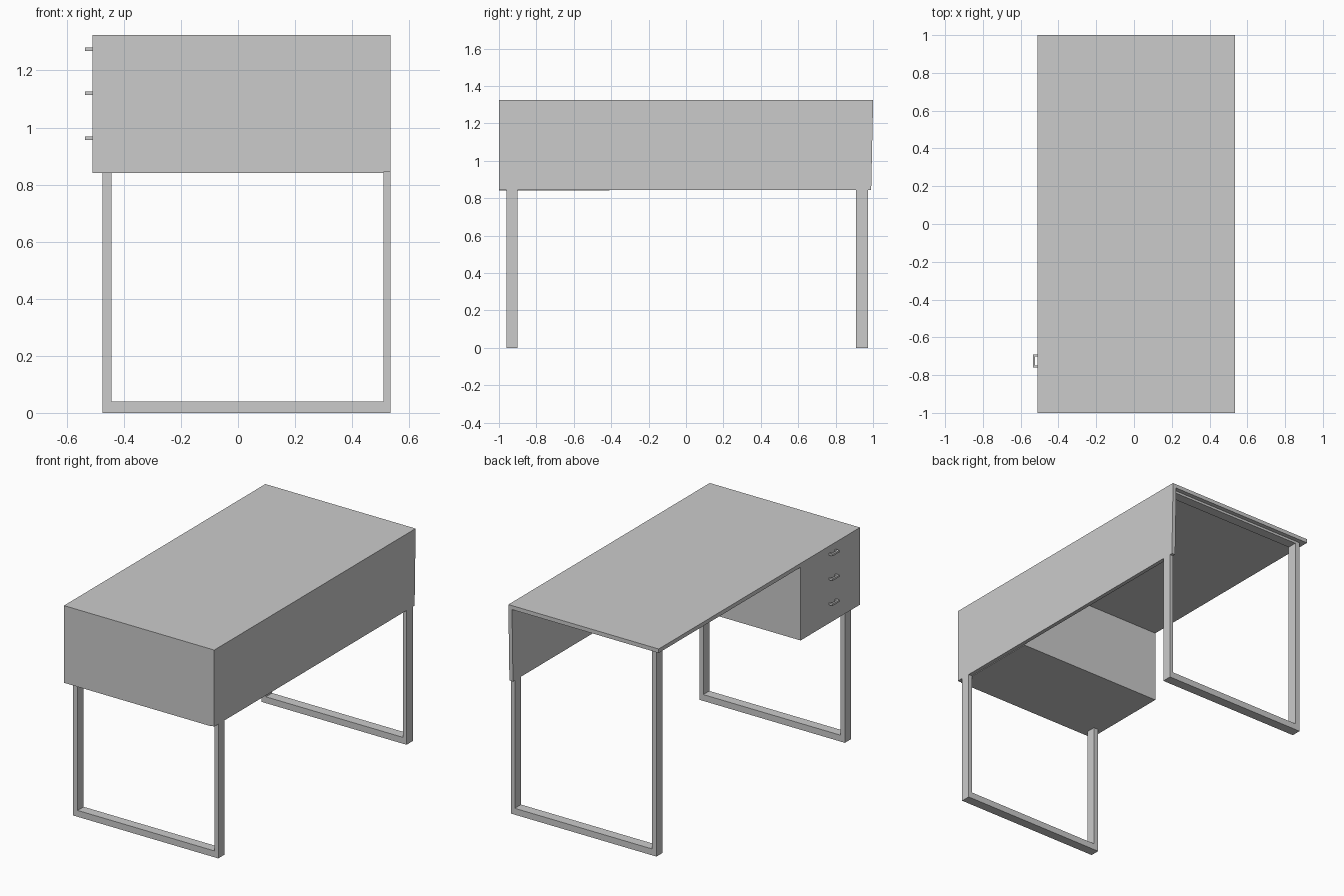
import bpy

if "Cube" in bpy.data.objects:
    bpy.data.objects.remove(bpy.data.objects["Cube"])


def mesh_object(name, verts, faces):
    mesh = bpy.data.meshes.new(name)
    mesh.from_pydata(verts, [], faces)
    mesh.update()
    obj = bpy.data.objects.new(name, mesh)
    bpy.context.collection.objects.link(obj)
    return obj


def prism(name, outline, axis, lo, hi):
    """Extrude a counter-clockwise outline along an axis: 'x' (y,z) or 'z' (x,y)."""
    place = {'x': lambda p, d: (d, p[0], p[1]),
             'z': lambda p, d: (p[0], p[1], d)}[axis]
    n = len(outline)
    verts = [place(p, lo) for p in outline] + [place(p, hi) for p in outline]
    faces = [list(range(n))[::-1], list(range(n, 2 * n))]
    faces += [(i, (i + 1) % n, (i + 1) % n + n, i + n) for i in range(n)]
    return mesh_object(name, verts, faces)


def box(name, x, y, z):
    outline = [(x[0], y[0]), (x[1], y[0]), (x[1], y[1]), (x[0], y[1])]
    return prism(name, outline, 'z', *z)


FRONT, BACK = -0.51, 0.535
PANEL_X = 0.51
TOP, UNDER, LOW = 1.325, 1.30, 0.84

# Desk top
box("desk_top", (FRONT, BACK), (-1, 1), (UNDER, TOP))

# Modesty panel along the back, its free end slightly tapered
prism("back_panel", [(-1, LOW + 0.004), (0.99, LOW + 0.004), (1, UNDER), (-1, UNDER)],
      'x', PANEL_X, BACK)

# Drawer cabinet
box("drawer_cabinet", (FRONT, PANEL_X), (-1, -0.41), (LOW, UNDER))

# U-shaped drawer handles
handle = [(FRONT, -0.76), (FRONT, -0.748), (-0.525, -0.748), (-0.525, -0.702),
          (FRONT, -0.702), (FRONT, -0.69), (-0.536, -0.69), (-0.536, -0.76)][::-1]
for i, z in enumerate((0.963, 1.12, 1.275)):
    prism(f"drawer_handle_{i + 1}", handle, 'z', z - 0.006, z + 0.006)

# Leg frames: front post, back post and floor rail
for side, y, post_top in (("cabinet", (-0.96, -0.90), LOW), ("open", (0.91, 0.972), UNDER)):
    box(f"{side}_front_leg", (-0.475, -0.443), y, (0, post_top))
    box(f"{side}_back_leg", (PANEL_X, BACK), y, (0, LOW + 0.004))
    box(f"{side}_floor_rail", (-0.443, PANEL_X), y, (0, 0.04))

# Rail under the top at the open end
box("open_top_rail", (-0.443, PANEL_X), (0.91, 0.972), (1.285, UNDER))
